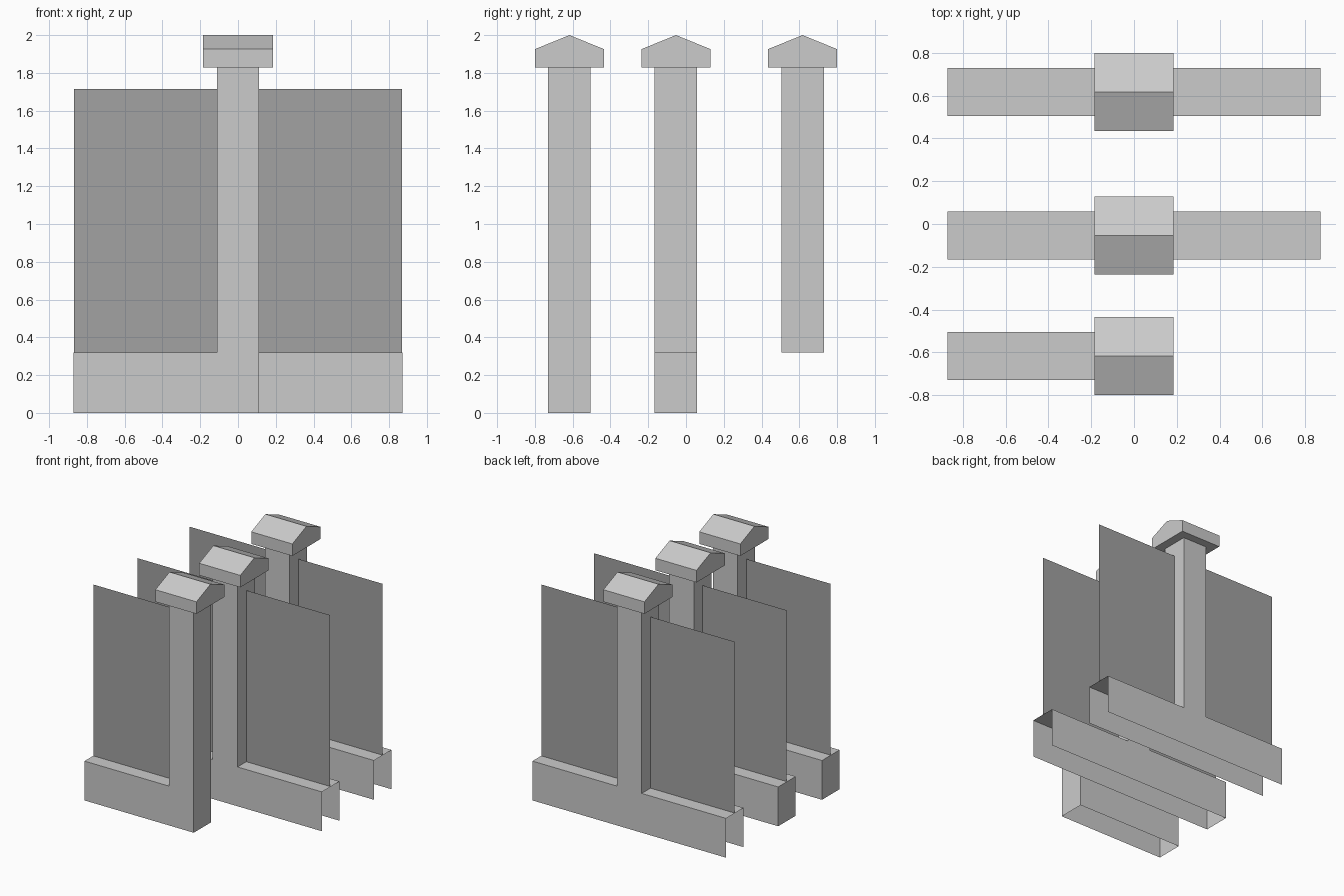
import bpy

if "Cube" in bpy.data.objects:
    bpy.data.objects.remove(bpy.data.objects["Cube"])

END, POST, DEPTH = 0.872, 0.112, 0.1125   # half sizes in x, x and y
BASE_Z, PANEL_Z, POST_Z = 0.32, 1.715, 1.828

panel_mat = bpy.data.materials.new("dark_panel")
panel_mat.diffuse_color = (0.36, 0.36, 0.36, 1)
panel_mat.use_nodes = True
panel_mat.node_tree.nodes["Principled BSDF"].inputs["Base Color"].default_value = panel_mat.diffuse_color


def add_mesh(name, verts, faces):
    mesh = bpy.data.meshes.new(name)
    mesh.from_pydata(verts, [], faces)
    ob = bpy.data.objects.new(name, mesh)
    bpy.context.collection.objects.link(ob)
    return ob


def wall(name, y, outline, open_edges):
    """Front and back walls from an (x, z) outline, joined along all edges but the open ones."""
    n = len(outline)
    verts = [(x, y + s * DEPTH, z) for s in (-1, 1) for x, z in outline]
    faces = [list(range(n))[::-1], list(range(n, 2 * n))]
    faces += [(i, (i + 1) % n, (i + 1) % n + n, i + n)
              for i in range(n) if i not in open_edges]
    return add_mesh(name, verts, faces)


def cap(name, y):
    """Gabled post cap, ridge running along x."""
    profile = [(-0.182, POST_Z), (0.182, POST_Z), (0.182, 1.926), (0, 2), (-0.182, 1.926)]
    verts = [(x, y + py, z) for x in (-0.185, 0.185) for py, z in profile]
    faces = [(4, 3, 2, 1, 0), (5, 6, 7, 8, 9)]
    faces += [(i, (i + 1) % 5, (i + 1) % 5 + 5, i + 5) for i in range(5)]
    add_mesh(name, verts, faces)


def panel(name, y, x0, x1):
    ob = add_mesh(name, [(x0, y, BASE_Z), (x1, y, BASE_Z), (x1, y, PANEL_Z), (x0, y, PANEL_Z)],
                  [(0, 1, 2, 3)])
    ob.data.materials.append(panel_mat)


left = [(-END, 0), (-END, BASE_Z), (-POST, BASE_Z), (-POST, POST_Z), (POST, POST_Z)]
corner = left + [(POST, 0)]
full = left + [(POST, BASE_Z), (END, BASE_Z), (END, 0)]

# Edge 0 is the left end, 3 the post top, the last one the underside
sections = [
    ("end", -0.617, corner, {3, 5}, False),
    ("side", -0.053, full, {3, 6, 7}, True),
    ("middle", 0.617, full, {0, 3, 6, 7}, True),
]
for name, y, outline, open_edges, right in sections:
    wall(name + "_base_and_post", y, outline, open_edges)
    cap(name + "_post_cap", y)
    panel(name + "_left_panel", y, -END + 0.004, -POST)
    if right:
        panel(name + "_right_panel", y, POST, END - 0.004)
